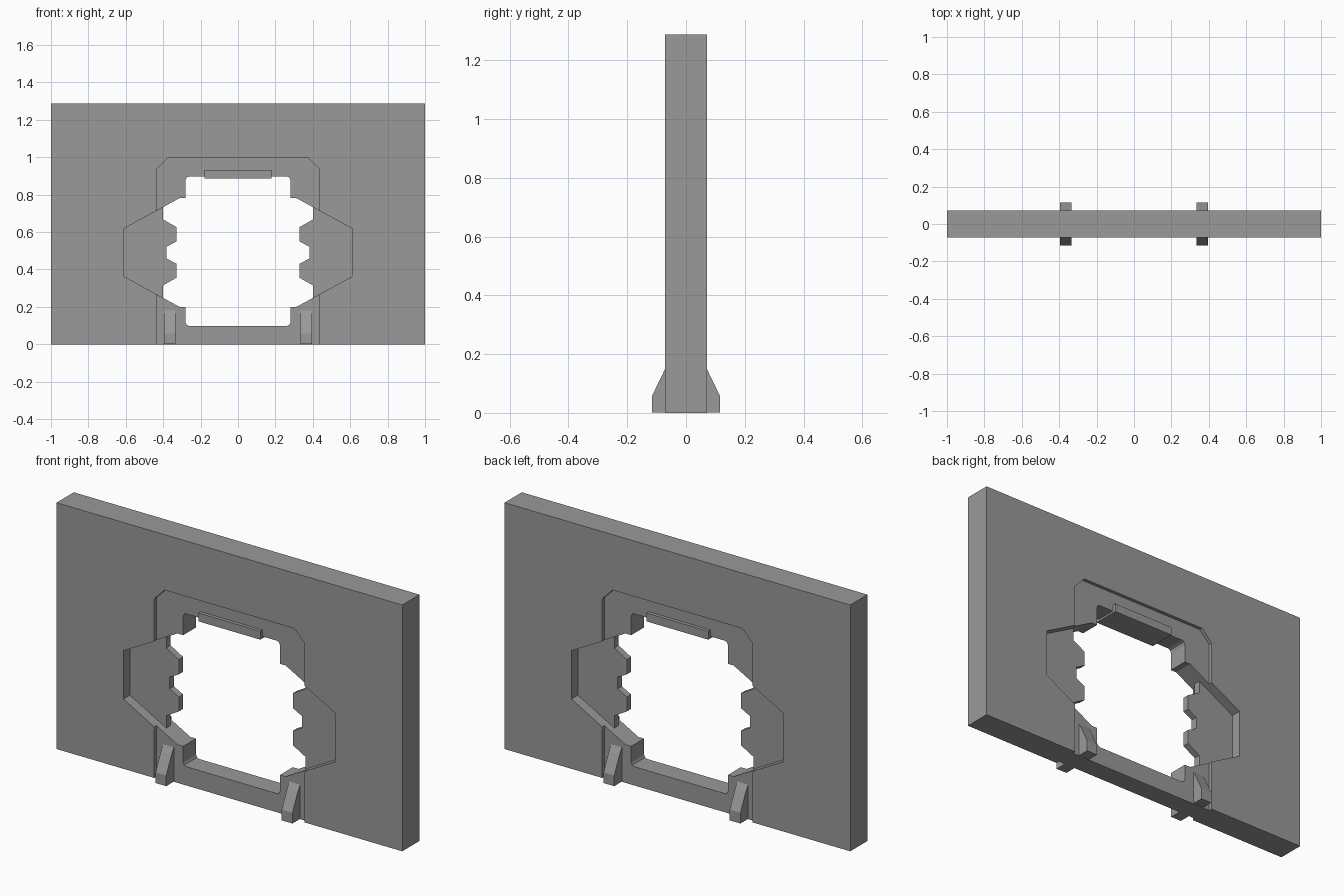
import bpy, bmesh

if "Cube" in bpy.data.objects:
    bpy.data.objects.remove(bpy.data.objects["Cube"])

# Dark grey finish shared by every part
grey = bpy.data.materials.new("dark_grey")
grey.diffuse_color = (0.32, 0.32, 0.32, 1)
grey.use_nodes = True
grey.node_tree.nodes["Principled BSDF"].inputs["Base Color"].default_value = grey.diffuse_color


def prism(name, outline, y0, y1, axis="y"):
    """Extrude a flat outline: (x, z) along y, or (y, z) along x."""
    bm = bmesh.new()
    place = (lambda a, z, d: (a, d, z)) if axis == "y" else (lambda a, z, d: (d, a, z))
    face = bm.faces.new([bm.verts.new(place(a, z, y0)) for a, z in outline])
    ext = bmesh.ops.extrude_face_region(bm, geom=[face])
    shift = (0, y1 - y0, 0) if axis == "y" else (y1 - y0, 0, 0)
    moved = [v for v in ext["geom"] if isinstance(v, bmesh.types.BMVert)]
    bmesh.ops.translate(bm, verts=moved, vec=shift)
    bmesh.ops.recalc_face_normals(bm, faces=bm.faces)
    mesh = bpy.data.meshes.new(name)
    bm.to_mesh(mesh)
    bm.free()
    mesh.materials.append(grey)
    obj = bpy.data.objects.new(name, mesh)
    bpy.context.collection.objects.link(obj)
    return obj


def flip(points):
    return [(-a, z) for a, z in reversed(points)]


def symmetric(half):
    return half + flip(half)


WALL, FRAME, PANEL = 0.071, 0.053, 0.0175   # half depths

# Wall with a notched doorway
prism("wall", symmetric([
    (0.375, 0.998), (0.435, 0.936), (0.435, 0.714), (0.613, 0.617), (0.613, 0.365),
    (0.435, 0.267), (0.435, 0), (1, 0), (1, 1.288)]), -WALL, WALL)

# Recessed door frame: arch above, sill below
prism("frame_arch", symmetric([
    (0.262, 0.897), (0.274, 0.892), (0.28, 0.879), (0.28, 0.781), (0.313, 0.781),
    (0.435, 0.714), (0.435, 0.936), (0.375, 0.998)]), -FRAME, FRAME)
prism("frame_sill", symmetric([
    (0.262, 0.098), (0.274, 0.103), (0.28, 0.116), (0.28, 0.2), (0.313, 0.2),
    (0.435, 0.267), (0.435, 0)]), -FRAME, FRAME)

# Thin toothed panels at each side of the opening
panel = [(0.402, 0.732), (0.402, 0.668), (0.33, 0.627), (0.33, 0.549),
         (0.383, 0.521), (0.383, 0.459), (0.33, 0.431), (0.33, 0.355),
         (0.402, 0.314), (0.402, 0.249), (0.613, 0.365), (0.613, 0.617)]
prism("side_panel_right", panel, -PANEL, PANEL)
prism("side_panel_left", flip(panel), -PANEL, PANEL)

# Bar over the opening
prism("lintel_bar", symmetric([(0.179, 0.887), (0.179, 0.931)]), -WALL, WALL)

# Sloped feet standing out on both faces
foot = symmetric([(0.116, 0.001), (0.116, 0.057), (0.071, 0.15), (0.053, 0.18)])
for side, x in (("left", -0.365), ("right", 0.365)):
    prism("foot_" + side, foot, x - 0.031, x + 0.031, axis="x")
